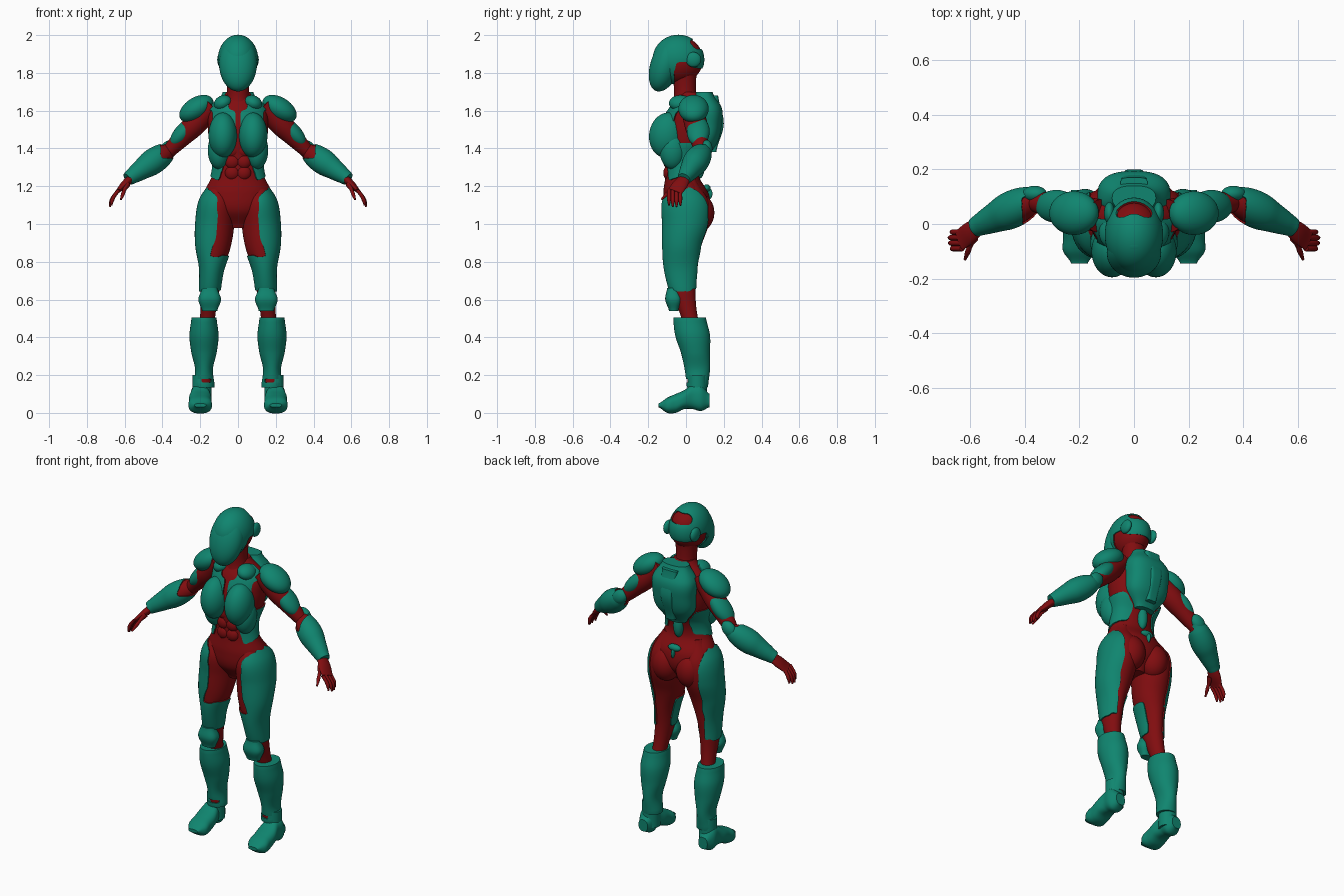
import bpy, bmesh, math
from mathutils import Vector, Matrix

if "Cube" in bpy.data.objects:
    bpy.data.objects.remove(bpy.data.objects["Cube"])


def material(name, colour):
    mat = bpy.data.materials.new(name)
    mat.use_nodes = True
    mat.diffuse_color = (*colour, 1)
    mat.node_tree.nodes["Principled BSDF"].inputs["Base Color"].default_value = (*colour, 1)
    return mat


MATERIALS = [material("red_suit", (.22, .004, .005)), material("green_armour", (.005, .235, .16))]
ACROSS, DEPTH, UP = Vector((1, 0, 0)), Vector((0, 1, 0)), Vector((0, 0, 1))


def green(point):
    return True


def red(point):
    return False


def paint_armour(bm, rule):
    """Colour the faces chosen by the rule, even out their border and raise them."""
    for face in bm.faces:
        face.material_index = int(rule(face.calc_center_median()))
    border = [edge for edge in bm.edges if len({face.material_index for face in edge.link_faces}) > 1]
    if not border:
        return
    for _ in range(4):
        neighbours = {}
        for edge in border:
            first, second = edge.verts
            neighbours.setdefault(first, []).append(second.co.copy())
            neighbours.setdefault(second, []).append(first.co.copy())
        for vert, points in neighbours.items():
            vert.co = vert.co.lerp(sum(points, Vector()) / len(points), .5)
    plates = [face for face in bm.faces if face.material_index]
    raised = bmesh.ops.extrude_face_region(bm, geom=plates)["geom"]
    bm.normal_update()
    shifts = {item: item.normal * .007 for item in raised if isinstance(item, bmesh.types.BMVert)}
    for vert, shift in shifts.items():
        vert.co += shift


def finish(name, bm, rule, mirror):
    bmesh.ops.recalc_face_normals(bm, faces=bm.faces)
    paint_armour(bm, rule)
    mesh = bpy.data.meshes.new(name)
    bm.to_mesh(mesh)
    bm.free()
    for mat in MATERIALS:
        mesh.materials.append(mat)
    part = bpy.data.objects.new(name, mesh)
    bpy.context.collection.objects.link(part)
    bpy.ops.object.select_all(action="DESELECT")
    part.select_set(True)
    bpy.context.view_layer.objects.active = part
    bpy.ops.object.shade_smooth_by_angle(angle=math.radians(40))
    if mirror:
        part.modifiers.new("mirror", "MIRROR").use_mirror_merge = False


def blob(name, centre, radii, rule=green, tilt=0, axis="Y", mirror=True):
    bm = bmesh.new()
    place = Matrix.Translation(centre) @ Matrix.Rotation(math.radians(tilt), 4, axis)
    bmesh.ops.create_uvsphere(bm, u_segments=56, v_segments=36, radius=1,
                              matrix=place @ Matrix.Diagonal((*radii, 1)))
    finish(name, bm, rule, mirror)


def smooth_rows(rows, steps):
    """Pass a smooth curve through rows of (half width, near side, far side)."""
    rows = [Vector(row if isinstance(row, tuple) else (row, -row, row)) for row in rows]
    ends = [rows[0], *rows, rows[-1]]
    for before, here, there, after in zip(ends, ends[1:], ends[2:], ends[3:]):
        for step in range(steps):
            t = step / steps
            slope, next_slope = (there - before) / 2, (after - here) / 2
            ease = t * t * (3 - 2 * t)
            yield here.lerp(there, ease) + slope * t * (1 - t) ** 2 - next_slope * t * t * (1 - t)
    yield rows[-1]


def loft(name, start, end, rows, rule=green, side=DEPTH, square=1, bend=Vector(), segments=48, mirror=True):
    """Skin evenly spaced rings from start to end; a single number makes a round ring."""
    start, end = Vector(start), Vector(end)
    along = (end - start).normalized()
    depth = (side - along * side.dot(along)).normalized()
    width = depth.cross(along)
    rings = list(smooth_rows(rows, 9))
    bm = bmesh.new()
    loops = []
    for index, (half, near, far) in enumerate(rings):
        t = index / (len(rings) - 1)
        middle = start.lerp(end, t) + depth * (near + far) / 2 + bend * math.sin(math.pi * t)
        loop = []
        for segment in range(segments):
            angle = math.tau * segment / segments
            c, s = (math.copysign(abs(w) ** square, w) for w in (math.cos(angle), math.sin(angle)))
            loop.append(bm.verts.new(middle + width * half * c + depth * (far - near) / 2 * s))
        loops.append(loop)
    for low, high in zip(loops, loops[1:]):
        for i in range(segments):
            bm.faces.new((low[i - 1], low[i], high[i], high[i - 1]))
    bm.faces.new(loops[0])
    bm.faces.new(loops[-1])
    finish(name, bm, rule, mirror)


# Head and neck
def helmet_rule(point):
    crown_gap = abs(point.x) < .06 and point.y > .02 and 1.92 < point.z < 1.97
    ear_gap = -.06 < point.y < .03 and point.z < 1.86
    below_rim = point.y > -.06 and point.z < 1.83
    return not (crown_gap or ear_gap or below_rim)


blob("helmet", (0, -.04, 1.87), (.1, .13, .125), helmet_rule, mirror=False)
blob("visor", (0, -.105, 1.85), (.1, .08, .155), tilt=-20, axis="X", mirror=False)
blob("ear_guard", (.09, .04, 1.87), (.02, .04, .04))
loft("neck", (0, 0, 1.6), (0, -.01, 1.83), [.08, .06, .06, .07], red, mirror=False)


# Torso
def torso_rule(point):
    out = abs(point.x)
    if point.z > 1.6:
        return point.y < .02 and out > .05 and point.z < 1.67
    if point.z > 1.43:
        return point.y < -.02 and .01 < out < .13
    flank = out > .07 + max(0, 1.33 - point.z) / 4 and point.y < .08
    return flank and point.z > 1.26 + point.y / 3


loft("torso", (0, 0, 1.7), (0, 0, .98), [
    (.06, -.04, .07), (.15, -.09, .13), (.16, -.12, .14), (.15, -.12, .13), (.13, -.11, .08),
    (.14, -.11, .07), (.18, -.12, .12), (.16, -.11, .12), (.06, -.05, .06)],
     torso_rule, segments=80, mirror=False)
blob("chest_plate", (.08, -.1, 1.47), (.076, .095, .12), tilt=-8, axis="X")
blob("lower_chest_plate", (.1, -.07, 1.39), (.06, .07, .1))
blob("collar_plate", (.08, -.03, 1.64), (.05, .06, .04), tilt=25)
for level in range(3):
    blob("belly_muscle", (.03, -.09, 1.27 + level * .06), (.04, .03, .04), red)
blob("buttock", (.08, .07, 1.06), (.08, .08, .1), red)

# Back armour
loft("back_plate", (0, 0, 1.35), (0, 0, 1.7), [
    (.06, .05, .12), (.12, .02, .17), (.13, .02, .19), (.13, .02, .19), (.08, .05, .14)],
     square=.8, mirror=False)
loft("back_ridge", (0, 0, 1.38), (0, 0, 1.68), [(.03, .1, .16), (.04, .1, .2), (.05, .1, .17)],
     square=.4, mirror=False)
blob("spine_plate", (0, .07, 1.31), (.03, .03, .07), mirror=False)
blob("tail_plate", (0, .11, 1.19), (.04, .02, .02), mirror=False)
blob("tail_tip", (0, .12, 1.16), (.01, .02, .03), mirror=False)


# Legs
def thigh_rule(point):
    if not .65 < point.z < 1.22:
        return False
    if point.y > .03:
        return point.x > .16
    if point.z < .83:
        return point.y < .01 or point.x > .13
    return point.x > .11 + max(0, point.z - 1.14, (.95 - point.z) / 3)


loft("leg", (.1, 0, 1.24), (.17, 0, .4), [
    (.03, -.06, .05), (.09, -.12, .12), (.1, -.12, .12), (.09, -.12, .08), (.06, -.11, .06),
    (.05, -.08, .05), (.04, -.03, .06), (.04, 0, .09)], thigh_rule, segments=64)
loft("knee_guard", (.15, 0, .54), (.15, 0, .66), [(.04, -.09, -.04), (.06, -.11, -.02), (.04, -.1, -.04)],
     square=.8)


def shin_rule(point):
    ankle_gap = .16 < point.z < .18 and point.y < .03
    return not ankle_gap


loft("shin_guard", (.18, 0, .14), (.18, 0, .5), [
    (.05, .01, .11), (.04, 0, .12), (.06, -.02, .12), (.07, -.05, .12), (.06, -.06, .1)], shin_rule)
loft("ankle", (.19, .06, .05), (.19, .06, .2), [.05, .05])
loft("boot", (.2, -.145, 0), (.2, .125, 0), [
    (.03, .03, .05), (.06, 0, .08), (.06, 0, .1), (.06, .02, .12), (.05, .02, .15), (.05, .01, .15),
    (.03, .03, .1)], side=UP, square=.8)


# Arms
def forearm_rule(point):
    return point.x > .41 or point.y > .1 or point.z < 1.35


loft("upper_arm", (.13, .03, 1.63), (.4, .09, 1.35), [.06, .06, .06, .05, .04, .03], red)
loft("forearm", (.35, .1, 1.4), (.58, -.01, 1.24), [.03, .05, .06, .06, .05, .04, .03], forearm_rule)
blob("shoulder_guard", (.22, .04, 1.61), (.1, .08, .06), tilt=32)
blob("upper_arm_guard", (.285, .065, 1.49), (.1, .06, .045), tilt=47)
blob("elbow_guard", (.365, .11, 1.4), (.05, .03, .04), tilt=42)

# Hands
loft("palm", (.56, 0, 1.25), (.64, -.06, 1.17), [(.02, -.03, .03), (.02, -.04, .04), (.01, -.04, .04)], red)
for finger in range(4):
    y = -.09 + finger * .02
    reach = .01 * math.sin(finger)
    loft("finger", (.63, y, 1.18), (.67 + reach, y, 1.1 - reach), [.01, .01, .01, .005], red,
         bend=ACROSS * .01, segments=12)
loft("thumb", (.59, -.05, 1.21), (.62, -.13, 1.13), [.02, .01, .01, .005], red, side=UP, segments=12)
